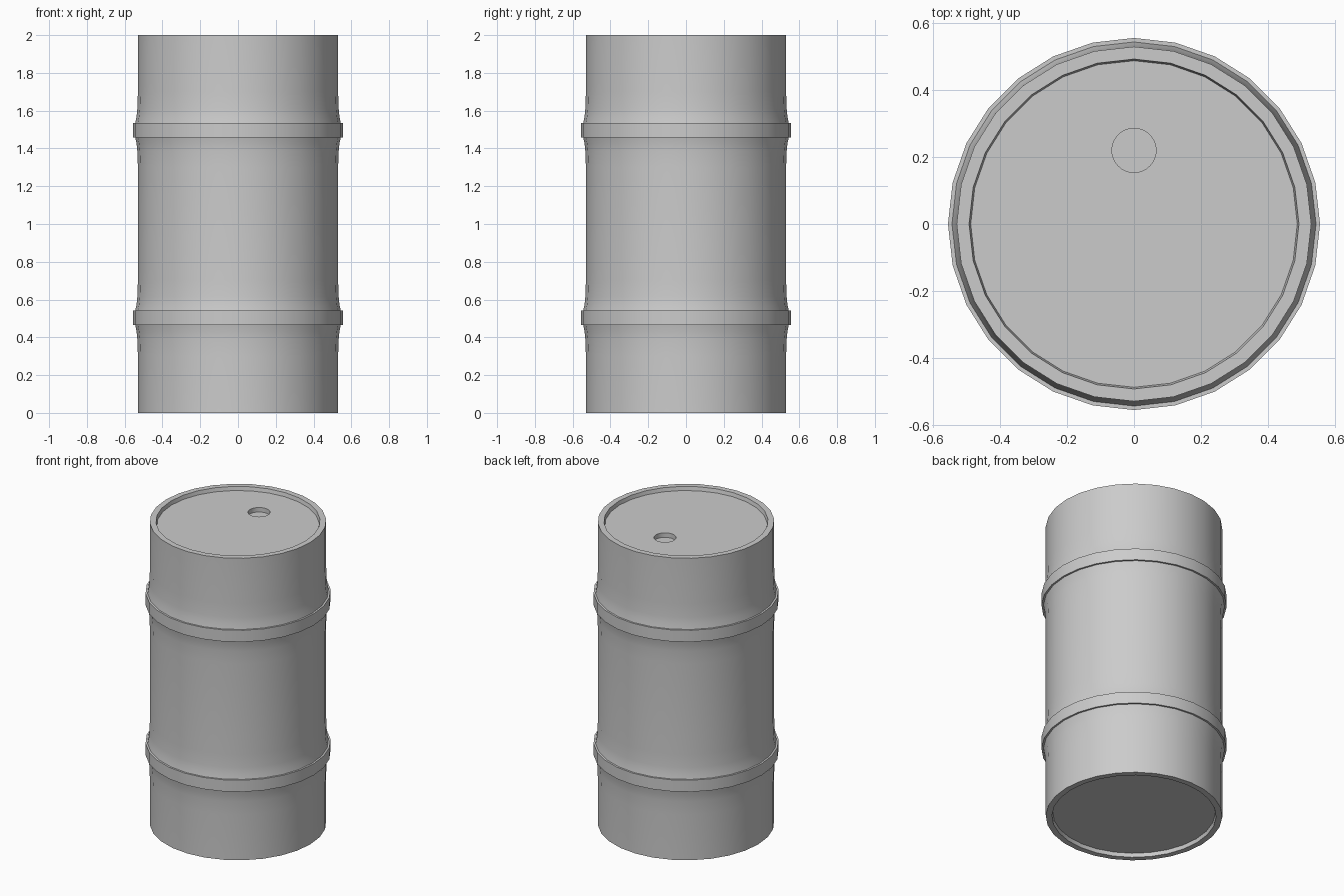
import bpy, bmesh
from math import sin, cos, pi

if "Cube" in bpy.data.objects:
    bpy.data.objects.remove(bpy.data.objects["Cube"])

SIDES = 28

def revolve(name, profile, sides=SIDES):
    """Turn a closed-on-axis (radius, z) profile into a solid, low-sided barrel."""
    bm = bmesh.new()
    rings = []
    for r, z in profile:
        rings.append([bm.verts.new((r * cos(2 * pi * i / sides),
                                    r * sin(2 * pi * i / sides), z))
                      for i in range(sides)])
    for a, b in zip(rings, rings[1:]):
        for i in range(sides):
            j = (i + 1) % sides
            bm.faces.new((a[i], a[j], b[j], b[i]))
    # recessed end panels
    bm.faces.new(rings[0])
    bm.faces.new(rings[-1])
    bmesh.ops.recalc_face_normals(bm, faces=bm.faces)
    me = bpy.data.meshes.new(name)
    bm.to_mesh(me)
    bm.free()
    ob = bpy.data.objects.new(name, me)
    bpy.context.collection.objects.link(ob)
    return ob

# Lower half: recessed base, rim, wall flaring into the raised hoop
lower = [(0.488, 0.025), (0.493, 0.0), (0.53, 0.0), (0.53, 0.30),
         (0.533, 0.39), (0.537, 0.43), (0.544, 0.465),
         (0.556, 0.465), (0.556, 0.542), (0.544, 0.542),
         (0.537, 0.575), (0.533, 0.615), (0.53, 0.70)]
upper = [(r, 2.0 - z) for r, z in reversed(lower)]
barrel = revolve("barrel_body", lower + upper)

# Shallow filler hole in the lid
bpy.ops.mesh.primitive_cylinder_add(vertices=32, radius=0.066, depth=0.1,
                                    location=(0, 0.22, 1.995))
cutter = bpy.context.object
cutter.name = "filler_hole_cutter"
cutter.hide_render = True
mod = barrel.modifiers.new("filler_hole", 'BOOLEAN')
mod.operation = 'DIFFERENCE'
mod.solver = 'EXACT'
mod.object = cutter

bpy.ops.object.select_all(action='DESELECT')
barrel.select_set(True)
bpy.context.view_layer.objects.active = barrel
bpy.ops.object.modifier_apply(modifier=mod.name)
bpy.data.objects.remove(cutter)

bpy.ops.object.shade_smooth_by_angle(angle=pi / 6)
